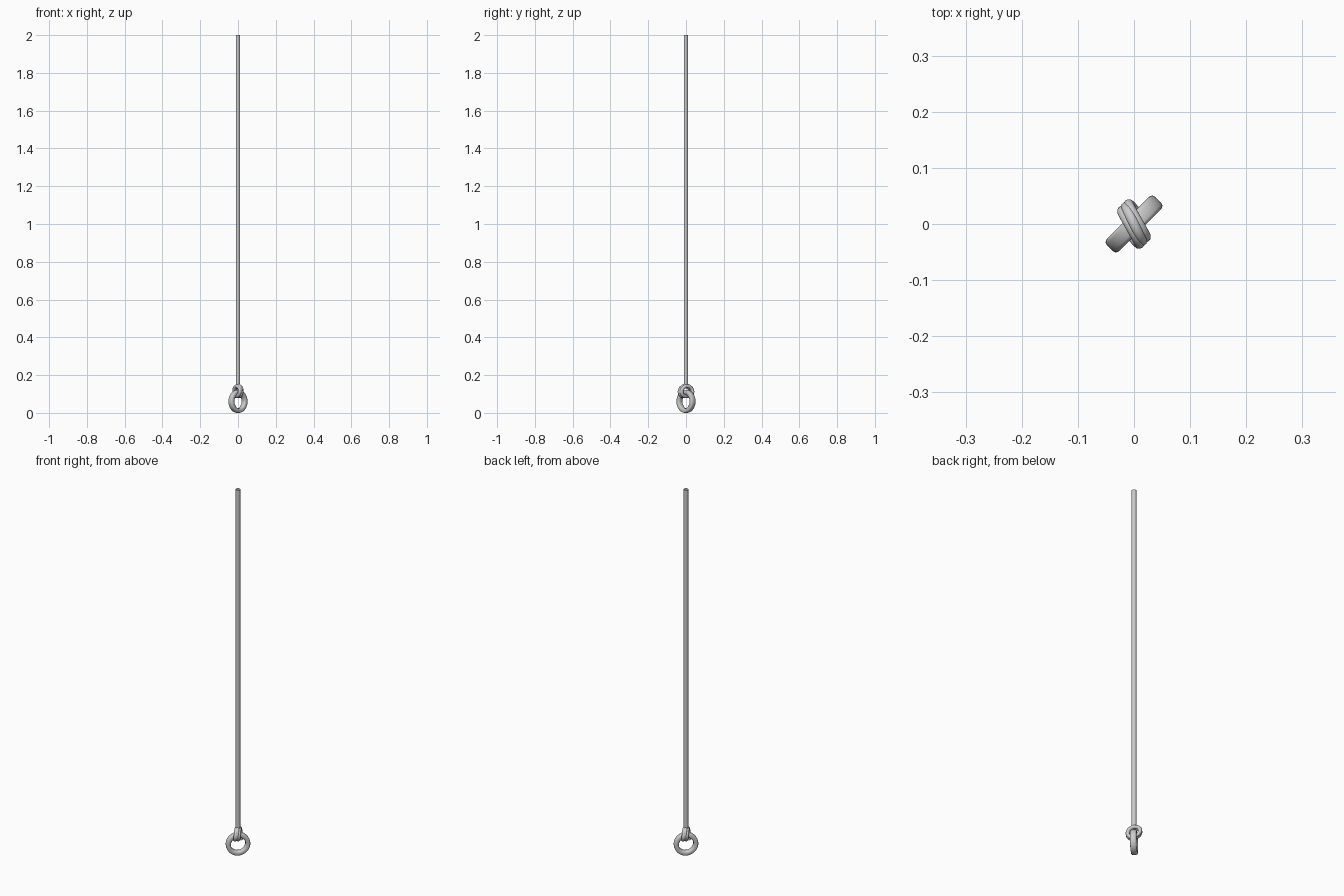
import bpy, bmesh
from math import sin, cos, pi, sqrt

if "Cube" in bpy.data.objects:
    bpy.data.objects.remove(bpy.data.objects["Cube"])

S = 1 / sqrt(2)
grey = bpy.data.materials.new("dark_grey")
grey.diffuse_color = (0.52, 0.52, 0.52, 1)
grey.use_nodes = True
grey.node_tree.nodes["Principled BSDF"].inputs["Base Color"].default_value = grey.diffuse_color


def world(u, t, z):
    # u runs across the ring thickness, t lies in the ring plane (45 degrees)
    return ((u + t) * S, (t - u) * S, z)


def add(name, data):
    data.materials.append(grey)
    bpy.context.collection.objects.link(bpy.data.objects.new(name, data))


# Ring: rounded band profile swept around a horizontal axis
R, H, M, N = 0.049, 0.061, 20, 48


def squared(v, p):
    return abs(v) ** p * (1 if v > 0 else -1)


profile = []
for i in range(M):
    a = 2 * pi * i / M
    profile.append((R + 0.012 * squared(cos(a), 0.75), 0.0155 * squared(sin(a), 0.45)))
bm = bmesh.new()
loops = []
for k in range(N):
    b = 2 * pi * k / N
    loops.append([bm.verts.new(world(w, r * cos(b), H + r * sin(b))) for r, w in profile])
for k in range(N):
    p, q = loops[k], loops[(k + 1) % N]
    for i in range(M):
        j = (i + 1) % M
        bm.faces.new((p[i], p[j], q[j], q[i]))
bmesh.ops.recalc_face_normals(bm, faces=bm.faces)
for f in bm.faces:
    f.smooth = True
me = bpy.data.meshes.new("ring")
bm.to_mesh(me)
bm.free()
add("ring", me)


def rope(name, pts, radius, caps=True):
    cu = bpy.data.curves.new(name, 'CURVE')
    cu.dimensions = '3D'
    cu.bevel_depth = radius
    cu.bevel_resolution = 4
    cu.use_fill_caps = caps
    sp = cu.splines.new('POLY')
    sp.points.add(len(pts) - 1)
    for p, c in zip(sp.points, pts):
        p.co = (*c, 1)
    sp.use_smooth = True
    add(name, cu)


# Hanging rope, open at its top end
rope("hanging_rope", [(0, 0, 2), (0, 0, 0.135)], 0.0118, False)

# Hitch: two slanted turns of rope around the top of the ring
turns = []
for i in range(65):
    f = i / 64
    a = -pi + 4 * pi * f
    turns.append(world(0.031 * sin(a), 0.016 - 0.032 * f - 0.006 * sin(a), 0.114 + 0.027 * cos(a)))
rope("knot_turns", turns, 0.0095)

# Crossing strand locking the turns from above
cross = []
for i in range(25):
    a = -pi * 0.6 + 1.2 * pi * i / 24
    cross.append(world(0.031 * sin(a), -0.011 * sin(a), 0.115 + 0.031 * cos(a)))
rope("knot_crossing", cross, 0.0095)
